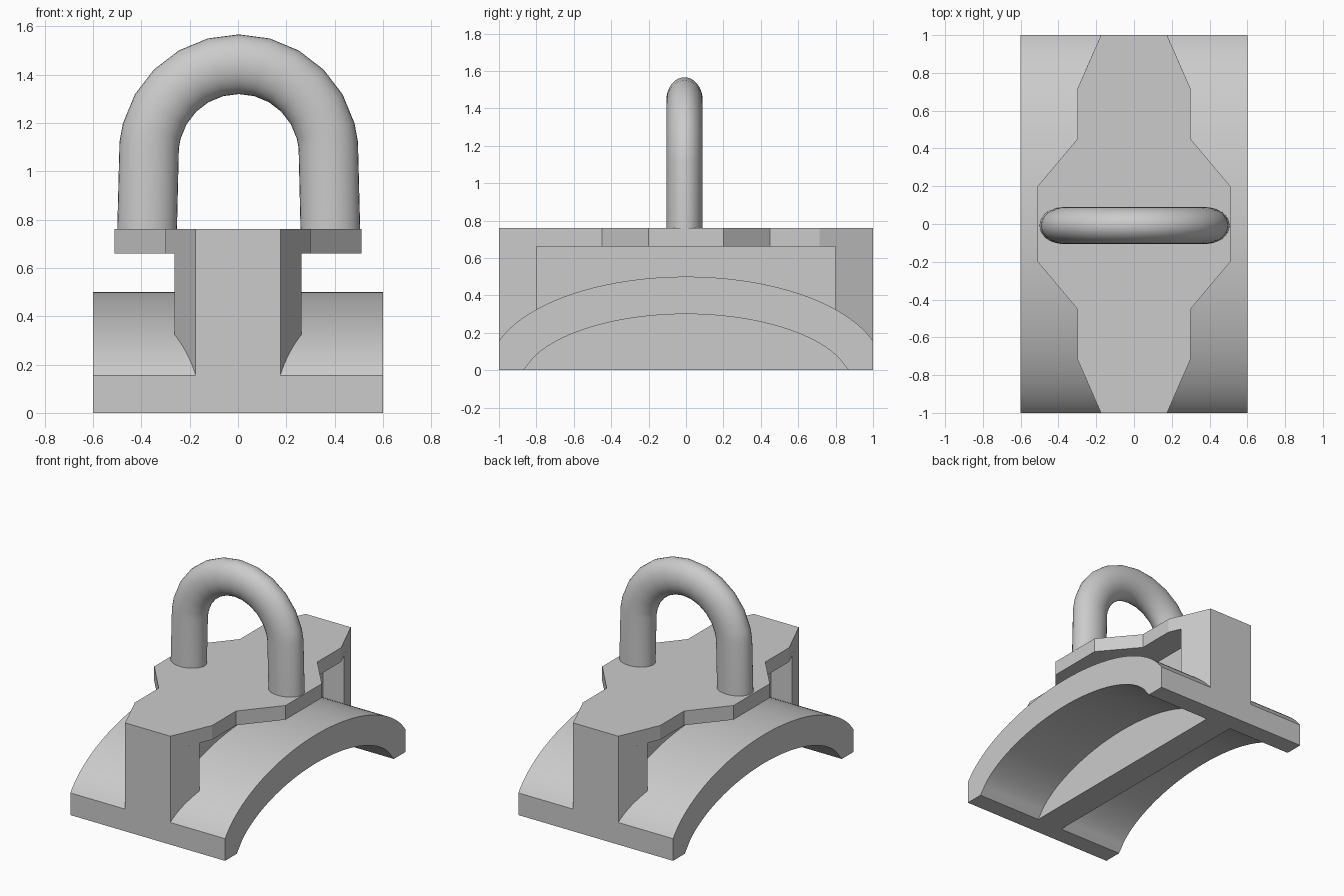
import bpy, bmesh, math
from mathutils import Vector

if "Cube" in bpy.data.objects:
    bpy.data.objects.remove(bpy.data.objects["Cube"], do_unlink=True)

grey = bpy.data.materials.new("plain_grey")
grey.use_nodes = True
grey.diffuse_color = (0.6, 0.6, 0.6, 1)
grey.node_tree.nodes["Principled BSDF"].inputs["Base Color"].default_value = (0.6, 0.6, 0.6, 1)


def finish(bm, name, smooth=False):
    bmesh.ops.recalc_face_normals(bm, faces=bm.faces)
    mesh = bpy.data.meshes.new(name)
    bm.to_mesh(mesh)
    bm.free()
    mesh.materials.append(grey)
    obj = bpy.data.objects.new(name, mesh)
    bpy.context.collection.objects.link(obj)
    if smooth:
        bpy.ops.object.select_all(action='DESELECT')
        obj.select_set(True)
        bpy.context.view_layer.objects.active = obj
        bpy.ops.object.shade_smooth_by_angle(angle=math.radians(30))
    return obj


def prism(name, points, offset, smooth=False):
    """Extrude a closed outline of 3D points along an offset."""
    bm = bmesh.new()
    face = bm.faces.new([bm.verts.new(p) for p in points])
    grown = bmesh.ops.extrude_face_region(bm, geom=[face], use_keep_orig=True)
    moved = [g for g in grown["geom"] if isinstance(g, bmesh.types.BMVert)]
    bmesh.ops.translate(bm, verts=moved, vec=Vector(offset))
    return finish(bm, name, smooth)


# Arched saddle: elliptical outer curve, inner curve offset by the wall thickness
A, B, WALL, N = 1.052, 0.5, 0.2, 48
outer, inner = [], []
end = math.asin(1 / A)
for i in range(N + 1):
    t = -end + 2 * end * i / N
    p = Vector((A * math.sin(t), B * math.cos(t)))
    normal = Vector((math.sin(t) / A, math.cos(t) / B)).normalized()
    outer.append(p)
    inner.append(p - WALL * normal)
profile = outer + [Vector((1, 0)), Vector((0.87, 0))] + inner[::-1]
profile += [Vector((-0.87, 0)), Vector((-1, 0))]
prism("saddle", [(-0.6, p.x, p.y) for p in profile], (1.2, 0, 0), True)

# Thin central web, running down through the arch
prism("central_web", [(-0.1, -0.88, 0), (0.1, -0.88, 0), (0.1, 0.88, 0), (-0.1, 0.88, 0)],
      (0, 0, 0.7))

# Tapered end columns
for side, name in ((-1, "front_column"), (1, "back_column")):
    plan = [(-0.175, 1), (0.175, 1), (0.263, 0.8), (-0.263, 0.8)]
    prism(name, [(x, side * y, 0.12) for x, y in plan], (0, 0, 0.54))

# Stepped top plate, mirrored from one quarter of its outline
quarter = [(0.51, 0.2), (0.3, 0.45), (0.3, 0.715), (0.175, 1)]
half = quarter + [(-x, y) for x, y in quarter[::-1]]
outline = half + [(-x, -y) for x, y in half]
prism("top_plate", [(x, y, 0.66) for x, y in outline], (0, 0, 0.1))

# U-shaped shackle: oval section swept up one leg, over the bow and down
BOW, HEIGHT, SIDES = 0.3725, 1.07, 32
path = [(-0.38, 0.72, -90)]
for a in [-84] + list(range(-75, 76, 15)) + [84]:
    r = math.radians(a)
    path.append((BOW * math.sin(r), HEIGHT + BOW * math.cos(r), a))
path.append((0.38, 0.72, 90))
bm = bmesh.new()
rings = []
for x, z, a in path:
    r = math.radians(a)
    ring = []
    for k in range(SIDES):
        s = 2 * math.pi * k / SIDES
        d = 0.1235 * math.cos(s)
        ring.append(bm.verts.new((x + 0.003 + d * math.sin(r),
                                  -0.008 + 0.0975 * math.sin(s),
                                  z + d * math.cos(r))))
    rings.append(ring)
for lower, upper in zip(rings, rings[1:]):
    for k in range(SIDES):
        n = (k + 1) % SIDES
        bm.faces.new((lower[k], lower[n], upper[n], upper[k]))
bm.faces.new(rings[0])
bm.faces.new(rings[-1])
finish(bm, "shackle", True)
